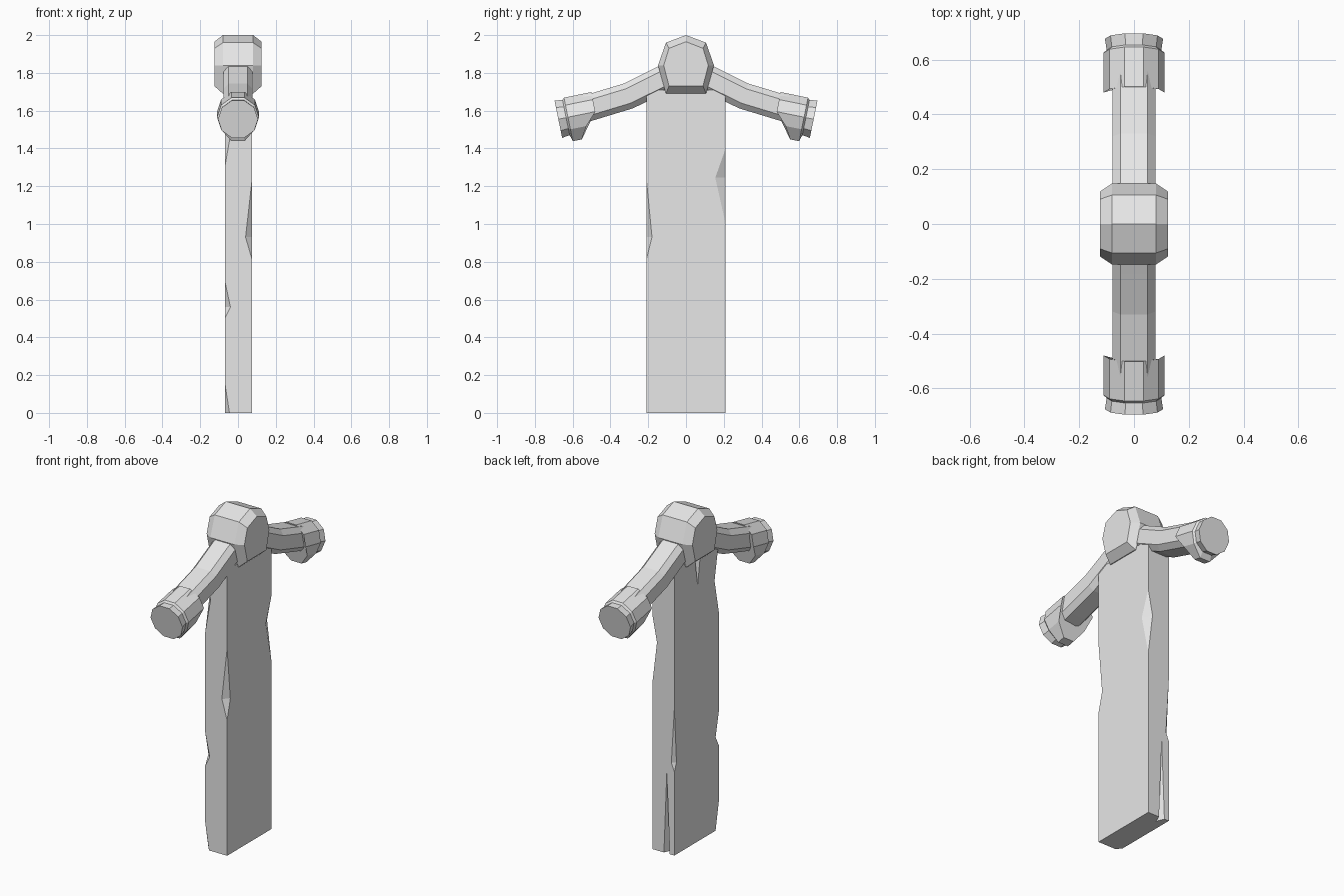
import bpy
import bmesh
import math
from mathutils import Vector

cube = bpy.data.objects.get("Cube")
if cube:
    bpy.data.objects.remove(cube, do_unlink=True)

GREY = (0.8, 0.8, 0.8, 1)
grey = bpy.data.materials.new("plain grey")
grey.use_nodes = True
grey.diffuse_color = GREY
for node in grey.node_tree.nodes:
    if node.type == 'BSDF_PRINCIPLED':
        node.inputs["Base Color"].default_value = GREY


def make_object(name, bm):
    bmesh.ops.recalc_face_normals(bm, faces=bm.faces)
    mesh = bpy.data.meshes.new(name)
    bm.to_mesh(mesh)
    bm.free()
    mesh.materials.append(grey)
    obj = bpy.data.objects.new(name, mesh)
    bpy.context.collection.objects.link(obj)
    return obj


def loft(name, rings):
    """Skin a list of equal-length point rings and close both ends."""
    bm = bmesh.new()
    loops = [[bm.verts.new(p) for p in ring] for ring in rings]
    n = len(loops[0])
    for a, b in zip(loops, loops[1:]):
        for i in range(n):
            j = (i + 1) % n
            bm.faces.new((a[i], a[j], b[j], b[i]))
    bm.faces.new(loops[0])
    bm.faces.new(loops[-1])
    return make_object(name, bm)


def hull(bm, points):
    verts = [bm.verts.new(p) for p in points]
    bmesh.ops.convex_hull(bm, input=verts)


# Blade: a flat slab standing on its end
X0, X1, Y, TOP = -0.07, 0.075, 0.21, 1.71
blade = loft("blade", [[(X0, -Y, z), (X1, -Y, z), (X1, Y, z), (X0, Y, z)]
                       for z in (0, TOP)])

# Chips in the blade corners: x side, y side, x depth, y depth, low, deepest, high
chips = [
    (1, -1, 0.035, 0.03, 0.81, 0.93, 1.24),
    (1, 1, 0.03, 0.055, 1.0, 1.245, 1.4),
    (-1, -1, 0.03, 0.03, 0.5, 0.56, 0.7),
    (-1, -1, 0.035, 0.04, 1.3, 1.5, 1.72),
    (-1, -1, 0.025, 0.03, -0.2, 0, 0.16),
    (-1, 1, 0.02, 0.02, 0.5, 0.55, 0.88),
]
cut = bmesh.new()
for sx, sy, dx, dy, low, deep, high in chips:
    cx, cy = (X1 if sx > 0 else X0), sy * Y
    a = Vector((cx - sx * dx, cy, deep))
    b = Vector((cx, cy - sy * dy, deep))
    mid = (a + b) / 2
    ends = [Vector((cx, cy, z)) for z in (low, high)]
    hull(cut, [a + (a - b) / 2, b + (b - a) / 2,
               *[e + (e - mid) / 2 for e in ends],
               (cx + sx * 0.15, cy + sy * 0.15, deep)])

# Cracks: one at the foot of the back edge, one below the head
hull(cut, [(-0.02, Y + 0.005, 0.54), (0.002, Y + 0.005, -0.02),
           (-0.042, Y + 0.005, -0.02), (-0.02, Y - 0.05, -0.02)])
hull(cut, [(X0 - 0.003, -0.01, 1.51), (X0 - 0.003, -0.045, 1.75),
           (X0 - 0.003, 0.025, 1.75), (X0 + 0.03, -0.01, 1.75)])
cutter = make_object("chip_cutter", cut)
cutter.hide_render = True

mod = blade.modifiers.new("chips", 'BOOLEAN')
mod.operation = 'DIFFERENCE'
mod.solver = 'EXACT'
mod.object = cutter
graph = bpy.context.evaluated_depsgraph_get()
chipped = bpy.data.meshes.new_from_object(blade.evaluated_get(graph))
blade.modifiers.clear()
blade.data = chipped
bpy.data.objects.remove(cutter, do_unlink=True)

# Head: seven-sided block with bevelled ends
outer = [(0, 2.0), (0.106, 1.96), (0.148, 1.84), (0.106, 1.69)]
inner = [(0, 1.965), (0.09, 1.93), (0.118, 1.84), (0.09, 1.73)]


def head_ring(x, half):
    full = half + [(-y, z) for y, z in half[:0:-1]]
    return [(x, y, z) for y, z in full]


loft("head", [head_ring(-0.125, inner), head_ring(-0.08, outer),
              head_ring(0.08, outer), head_ring(0.125, inner)])

# Arms and end caps, front and back
path = [(0.05, 1.805), (0.15, 1.755), (0.305, 1.678), (0.49, 1.622), (0.6, 1.59)]
section = [(0.05, 0.07), (0.078, 0.04), (0.078, -0.04), (0.05, -0.07)]
section += [(-u, v) for u, v in reversed(section)]
SIDES = 10
cap_start = Vector((0.48, 1.595))
cap_axis = Vector((0.98, -0.2)).normalized()
cap_up = Vector((-cap_axis.y, cap_axis.x))

for side, label in ((-1, "front"), (1, "back")):
    rings = []
    for i, p in enumerate(path):
        before, after = path[max(i - 1, 0)], path[min(i + 1, len(path) - 1)]
        along = (Vector(after) - Vector(before)).normalized()
        rings.append([(u, side * (p[0] - along.y * v), p[1] + along.x * v)
                      for u, v in section])
    loft(label + "_arm", rings)

    # The cap is cut back and deeper underneath, then steps in at the tip
    rings = []
    for t, r, is_body in ((0, 0.111, True), (0.148, 0.111, True),
                          (0.158, 0.1, False), (0.2, 0.106, False)):
        ring = []
        for k in range(SIDES):
            ang = 2 * math.pi * k / SIDES
            u, v = r * math.cos(ang), r * math.sin(ang)
            if is_body and math.sin(ang) < -0.9:
                v *= 1.23
            push = max(0, -math.sin(ang)) * 0.105 if t == 0 else 0
            p = cap_start + cap_axis * (t + push) + cap_up * v
            ring.append((u, side * p.x, p.y))
        rings.append(ring)
    loft(label + "_cap", rings)
